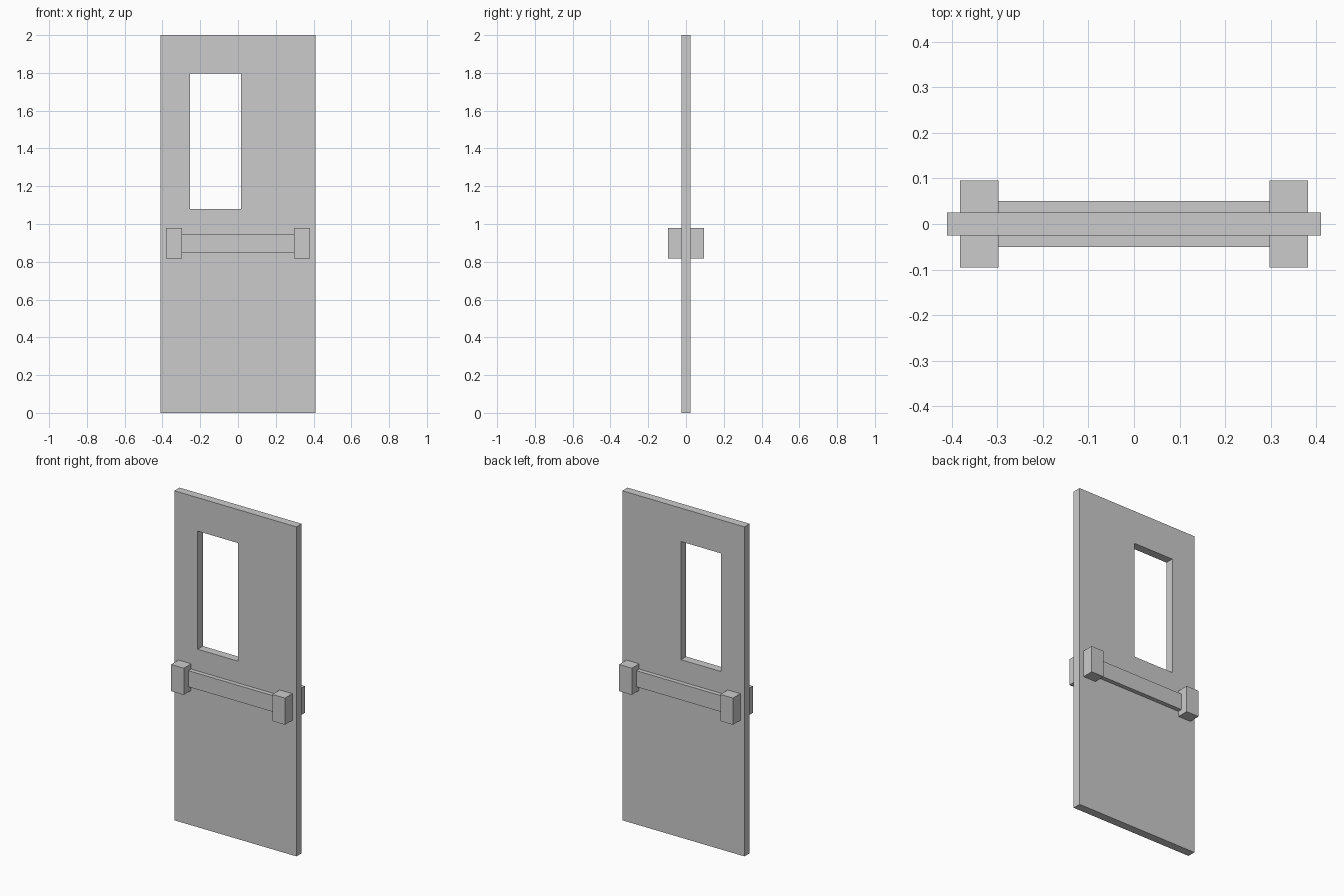
import bpy
import bmesh

if "Cube" in bpy.data.objects:
    bpy.data.objects.remove(bpy.data.objects["Cube"])


def make_object(name, bm):
    bmesh.ops.recalc_face_normals(bm, faces=bm.faces)
    mesh = bpy.data.meshes.new(name)
    bm.to_mesh(mesh)
    bm.free()
    obj = bpy.data.objects.new(name, mesh)
    bpy.context.collection.objects.link(obj)
    return obj


def box(name, x, y, z):
    """Box spanning the given (min, max) ranges."""
    bm = bmesh.new()
    bmesh.ops.create_cube(bm, size=1)
    for v in bm.verts:
        v.co = [sum(r) / 2 + c * (r[1] - r[0]) for r, c in zip((x, y, z), v.co)]
    return make_object(name, bm)


def rect(x0, x1, z0, z1):
    return [(x0, z0), (x1, z0), (x1, z1), (x0, z1)]


# Door leaf: rectangular ring around the open window, extruded through its thickness
HALF_T = 0.025
bm = bmesh.new()
outer, inner = [
    [bm.verts.new((x, -HALF_T, z)) for x, z in rect(*r)]
    for r in ((-0.41, 0.41, 0, 2), (-0.253, 0.016, 1.08, 1.797))
]
for i in range(4):
    j = (i + 1) % 4
    bm.faces.new((outer[i], outer[j], inner[j], inner[i]))
ext = bmesh.ops.extrude_face_region(bm, geom=bm.faces[:], use_keep_orig=True)
moved = [g for g in ext["geom"] if isinstance(g, bmesh.types.BMVert)]
bmesh.ops.translate(bm, verts=moved, vec=(0, 2 * HALF_T, 0))
make_object("door_panel", bm)

# Push bar with two end housings on each face
for side, s in (("front", -1), ("back", 1)):
    def depth(d):
        return tuple(sorted((s * HALF_T, s * d)))

    box(f"{side}_push_bar", (-0.297, 0.297), depth(0.051), (0.85, 0.948))
    box(f"{side}_left_housing", (-0.382, -0.297), depth(0.095), (0.818, 0.98))
    box(f"{side}_right_housing", (0.297, 0.382), depth(0.095), (0.818, 0.98))
